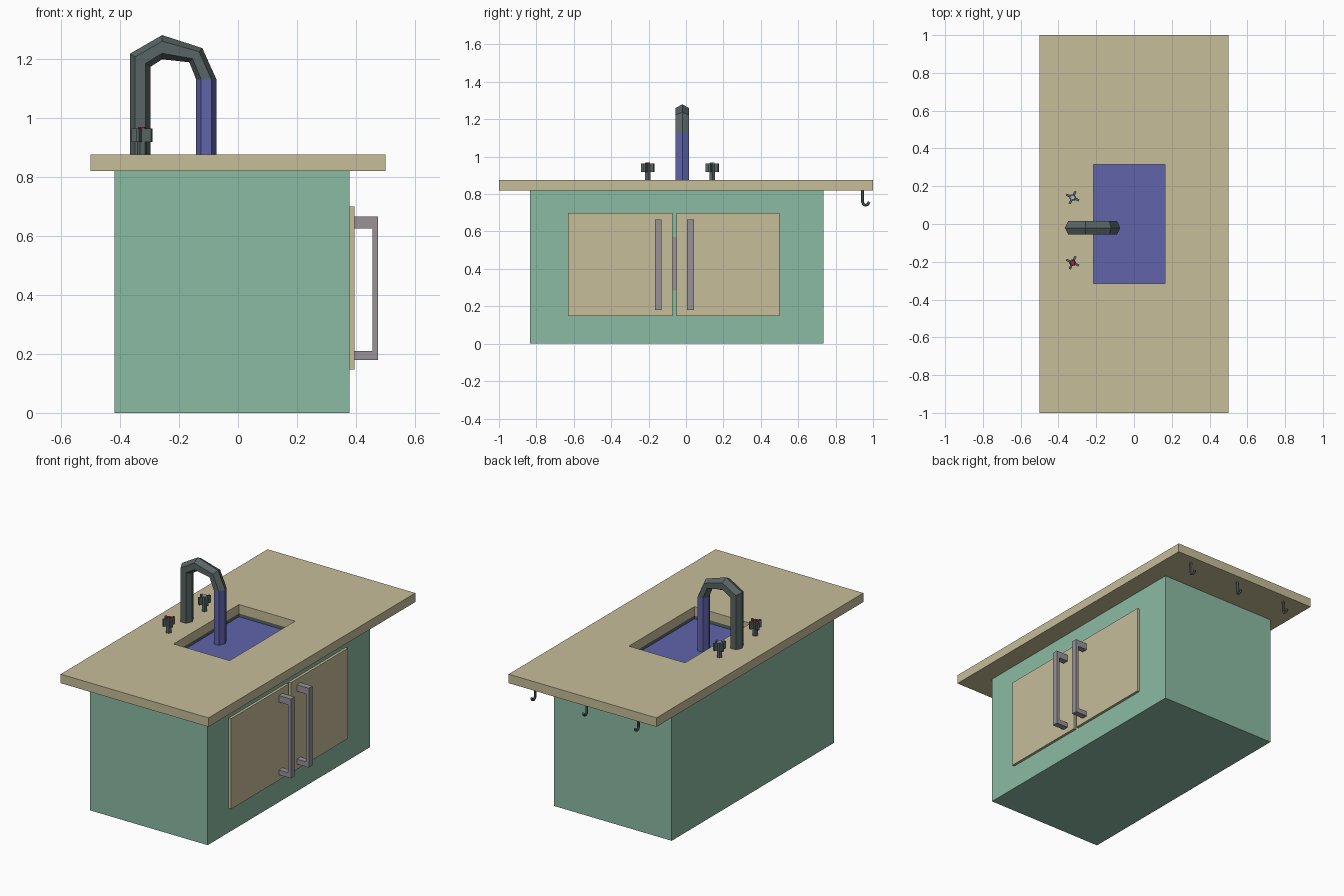
import bpy, bmesh, math
from mathutils import Matrix

if "Cube" in bpy.data.objects:
    bpy.data.objects.remove(bpy.data.objects["Cube"])


def mat(name, rgb):
    m = bpy.data.materials.new(name)
    m.diffuse_color = (*rgb, 1)
    m.use_nodes = True
    m.node_tree.nodes["Principled BSDF"].inputs["Base Color"].default_value = m.diffuse_color
    return m


TAN = mat("tan", (.57, .51, .32))
GREEN = mat("green", (.26, .50, .37))
BLUE = mat("water_blue", (.115, .127, .40))
DARK = mat("dark_metal", (.10, .13, .13))
GREY = mat("handle_grey", (.31, .29, .31))
RED = mat("hot_red", (.42, .013, .06))
PALE = mat("cold_blue", (.40, .51, .65))


def finish(name, bm, m):
    bmesh.ops.recalc_face_normals(bm, faces=bm.faces)
    me = bpy.data.meshes.new(name)
    bm.to_mesh(me)
    bm.free()
    ob = bpy.data.objects.new(name, me)
    bpy.context.collection.objects.link(ob)
    me.materials.append(m)
    return ob


def add_box(bm, x, y, z):
    lo, hi = zip(x, y, z)
    c = [(a + b) / 2 for a, b in zip(lo, hi)]
    s = [b - a for a, b in zip(lo, hi)]
    bmesh.ops.create_cube(bm, size=1, matrix=Matrix.Translation(c) @ Matrix.Diagonal((*s, 1)))


def box(name, x, y, z, m):
    bm = bmesh.new()
    add_box(bm, x, y, z)
    return finish(name, bm, m)


def loft(name, rings, m):
    """Skin a list of equal-length vertex rings and cap both ends."""
    bm = bmesh.new()
    rs = [[bm.verts.new(p) for p in r] for r in rings]
    n = len(rs[0])
    for a, b in zip(rs, rs[1:]):
        for i in range(n):
            bm.faces.new((a[i], a[(i + 1) % n], b[(i + 1) % n], b[i]))
    bm.faces.new(rs[0])
    bm.faces.new(rs[-1])
    return finish(name, bm, m)


def cut(ob, x, y, z):
    c = box("cutter", x, y, z, GREY)
    c.hide_render = True
    md = ob.modifiers.new("hole", "BOOLEAN")
    md.operation, md.solver, md.object = "DIFFERENCE", "EXACT", c
    bpy.context.view_layer.objects.active = ob
    bpy.ops.object.modifier_apply(modifier=md.name)
    bpy.data.objects.remove(c)


# cabinet and countertop with the sink opening
cabinet = box("cabinet", (-.418, .378), (-.833, .735), (0, .82), GREEN)
cut(cabinet, (-.225, .175), (-.326, .326), (.55, 1))
counter = box("countertop", (-.5, .5), (-1, 1), (.82, .875), TAN)
cut(counter, (-.215, .165), (-.316, .316), (.7, 1))

# basin liner and water
basin = box("basin", (-.225, .175), (-.326, .326), (.55, .82), DARK)
cut(basin, (-.215, .165), (-.316, .316), (.56, 1))
box("water", (-.215, .165), (-.316, .316), (.56, .80), BLUE)

# cupboard doors, strip in the gap, handles
for side, y0, y1, h in (("left", -.63, -.073, -.149), ("right", -.052, .50, .024)):
    box(side + "_door", (.37, .394), (y0, y1), (.147, .70), TAN)
    bm = bmesh.new()
    hy = (h - .018, h + .018)
    add_box(bm, (.455, .475), hy, (.18, .665))
    add_box(bm, (.39, .456), hy, (.625, .665))
    add_box(bm, (.39, .456), hy, (.18, .21))
    finish(side + "_handle", bm, GREY)
box("door_gap_plate", (.37, .382), (-.073, -.052), (.285, .57), GREY)


# hexagonal tap spout, each ring given by its outer and inner point in x, z
def hex_ring(o, i, yc=-.02, w=.036):
    def at(t, y):
        return (o[0] + (i[0] - o[0]) * t, yc + y, o[1] + (i[1] - o[1]) * t)
    return [at(0, 0), at(.25, w), at(.75, w), at(1, 0), at(.75, -w), at(.25, -w)]


loft("tap_spout", [hex_ring(o, i) for o, i in (
    ((-.366, .87), (-.296, .87)), ((-.366, 1.217), (-.296, 1.173)),
    ((-.257, 1.28), (-.257, 1.198)), ((-.121, 1.236), (-.165, 1.188)),
    ((-.073, 1.13), (-.142, 1.13)))], DARK)
loft("water_stream", [hex_ring((-.073, z), (-.142, z)) for z in (.79, 1.13)], BLUE)

# tap knobs: stem, cross head and coloured cap
for name, y, m in (("cold", .14, PALE), ("hot", -.205, RED)):
    bm = bmesh.new()
    for r, z0, z1 in ((.017, .87, .925), (.019, .92, .963)):
        bmesh.ops.create_cone(bm, cap_ends=True, segments=6, radius1=r, radius2=r, depth=z1 - z0,
                              matrix=Matrix.Translation((0, 0, (z0 + z1) / 2)))
    add_box(bm, (-.037, .037), (-.006, .006), (.918, .963))
    add_box(bm, (-.006, .006), (-.037, .037), (.918, .963))
    knob = finish(name + "_knob", bm, DARK)
    bm = bmesh.new()
    bmesh.ops.create_cone(bm, cap_ends=True, segments=6, radius1=.016, radius2=.013, depth=.008,
                          matrix=Matrix.Translation((0, 0, .965)))
    cap = finish(name + "_cap", bm, m)
    for ob in (knob, cap):
        ob.location = (-.325, y, 0)
        ob.rotation_euler.z = math.radians(-25)

# three hooks under the overhang
path = [(.944, .825), (.944, .757), (.949, .745), (.960, .740), (.972, .745), (.979, .758)]
for k, hx in enumerate((-.34, .01, .36)):
    rings = []
    for j, (y, z) in enumerate(path):
        a, b = path[max(j - 1, 0)], path[min(j + 1, len(path) - 1)]
        ty, tz = b[0] - a[0], b[1] - a[1]
        n = math.hypot(ty, tz)
        ring = []
        for s in range(6):
            c, d = (.0075 * f(s * math.pi / 3) for f in (math.cos, math.sin))
            ring.append((hx + d, y - tz / n * c, z + ty / n * c))
        rings.append(ring)
    loft(f"hook_{k + 1}", rings, DARK)
